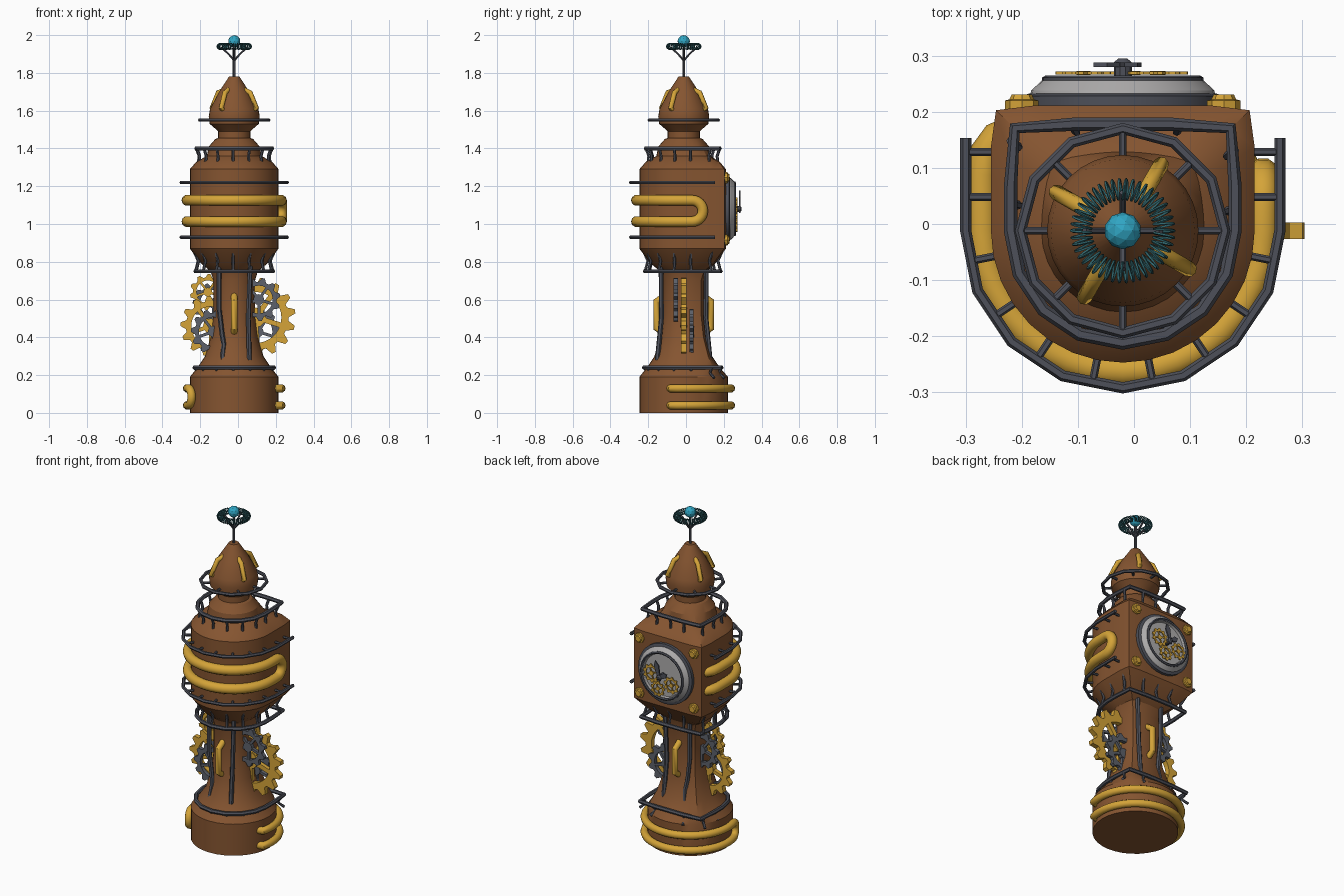
import bpy, bmesh
from math import sin, cos, pi, radians
from mathutils import Matrix, Vector

if "Cube" in bpy.data.objects:
    bpy.data.objects.remove(bpy.data.objects["Cube"])

AXIS = (-0.02, -0.012, 0)


def material(name, rgb):
    m = bpy.data.materials.new(name)
    m.use_nodes = True
    m.diffuse_color = (*rgb, 1)
    m.node_tree.nodes["Principled BSDF"].inputs["Base Color"].default_value = (*rgb, 1)
    return m


BROWN = material("brown_copper", (0.235, 0.09, 0.03))
GOLD = material("gold_brass", (0.66, 0.37, 0.04))
IRON = material("dark_iron", (0.075, 0.08, 0.1))
STEEL = material("gear_steel", (0.11, 0.12, 0.145))
PALE = material("pale_silver", (0.42, 0.41, 0.41))
CYAN = material("cyan_glass", (0.03, 0.38, 0.55))
TEAL = material("teal_wire", (0.03, 0.13, 0.15))


def finish(ob, mat):
    ob.location = AXIS
    ob.data.materials.clear()
    ob.data.materials.append(mat)
    bpy.ops.object.select_all(action='DESELECT')
    ob.select_set(True)
    bpy.context.view_layer.objects.active = ob
    return ob


def from_bmesh(name, bm, mat, angle=25):
    bmesh.ops.recalc_face_normals(bm, faces=bm.faces)
    me = bpy.data.meshes.new(name)
    bm.to_mesh(me)
    bm.free()
    ob = bpy.data.objects.new(name, me)
    bpy.context.collection.objects.link(ob)
    finish(ob, mat)
    bpy.ops.object.shade_smooth_by_angle(angle=radians(angle))
    return ob


def tubes(name, paths, r, mat, closed=False, res=1):
    cu = bpy.data.curves.new(name, 'CURVE')
    cu.dimensions = '3D'
    cu.bevel_depth, cu.bevel_resolution, cu.use_fill_caps = r, res, True
    for path in paths:
        sp = cu.splines.new('POLY')
        sp.points.add(len(path) - 1)
        for p, co in zip(sp.points, path):
            p.co = (*co, 1)
        sp.use_cyclic_u = closed
    ob = bpy.data.objects.new(name, cu)
    bpy.context.collection.objects.link(ob)
    finish(ob, mat)
    bpy.ops.object.convert(target='MESH')
    bpy.ops.object.shade_smooth_by_angle(angle=radians(50))


def loft(name, rings, mat):
    bm = bmesh.new()
    loops = [[bm.verts.new(p) for p in ring] for ring in rings]
    n = len(loops[0])
    for a, b in zip(loops, loops[1:]):
        for i in range(n):
            j = (i + 1) % n
            bm.faces.new((a[i], a[j], b[j], b[i]))
    bm.faces.new(loops[0])
    bm.faces.new(loops[-1])
    return from_bmesh(name, bm, mat)


def section(a, r, z, square):
    """Round front; the back half blends from round to square."""
    if sin(a) > 0.001:
        k = min(1 / max(abs(cos(a)), abs(sin(a))), 1.36)
        r *= 1 + square * (k - 1)
        return Vector((r * cos(a), r * sin(a) * (1 - 0.05 * square), z))
    return Vector((r * cos(a), r * sin(a), z))


def around(n):
    return [2 * pi * i / n for i in range(n)]


# Tower shell: height, radius, squareness of the back
PROFILE = [(0, .235, 0), (.19, .235, 0), (.24, .195, .4), (.3, .155, .6), (.4, .125, .6),
           (.52, .11, .6), (.7, .11, .6), (.75, .125, .7), (.79, .175, .9), (.87, .235, 1),
           (1.29, .235, 1), (1.33, .2, 1), (1.36, .145, .6), (1.41, .135, 0), (1.45, .1, 0),
           (1.455, .085, 0), (1.49, .085, 0), (1.5, .095, 0), (1.53, .13, 0), (1.57, .135, 0),
           (1.61, .128, 0), (1.7, .08, 0), (1.78, .028, 0)]
loft("tower_body", [[section(a, r, z, s) for a in around(32)] for z, r, s in PROFILE], BROWN)

# Railings with closed rings and their posts: ring z, ring r, foot z, foot r
for name, z, r, fz, fr in (("base", .24, .21, .185, .225), ("neck", .75, .205, .86, .215),
                           ("roof", 1.4, .2, 1.32, .19)):
    tubes(name + "_rail", [[section(a, r, z, 1) for a in around(16)]], .012, IRON, True)
    tubes(name + "_rail_posts",
          [[section(a, r, z, 1), section(a, r * .93, (z + fz) / 2, 1), section(a, fr, fz, 1)]
           for a in (x + pi / 16 for x in around(14))], .008, IRON)

# Round rail under the spire
tubes("spire_rail", [[section(a, .182, 1.55, 0) for a in around(12)]], .01, IRON, True)
tubes("spire_rail_spokes", [[section(a, .12, 1.55, 0), section(a, .182, 1.55, 0)]
                            for a in around(8)], .007, IRON)

# Open rails around the front of the clock house
for name, z in (("upper", 1.22), ("lower", .93)):
    arc = [section(-pi * i / 8, .28, z, 0) for i in range(9)]
    ends = [Vector((s * .28, y, z)) for s, y in ((1, .165), (-1, .165))]
    tubes(name + "_front_rail", [[ends[0], *arc, ends[1]]], .01, IRON)
    spokes = [[section(a, .22, z, 0), section(a, .275, z, 0)]
              for a in (-pi * (i + .5) / 8 for i in range(8))]
    spokes += [[(s * .22, y, z), (s * .28, y, z)] for s in (1, -1) for y in (.06, .14)]
    tubes(name + "_front_rail_spokes", spokes, .007, IRON)

# Brass pipe looped over the front of the clock house
ZM, H, R = 1.069, .056, .25


def half_pipe(z):
    tail = [(-.2, .175, z), (-.225, .165, z), (-.243, .14, z), (-R, .1, z)]
    return tail + [section(pi + pi * i / 24, R, z, 0) for i in range(25)]


bend = [(R, .045 + H * sin(t), ZM + H * cos(t)) for t in (pi * i / 12 for i in range(13))]
tubes("clock_house_pipe", [half_pipe(ZM + H) + bend + half_pipe(ZM - H)[::-1]], .029, GOLD, res=3)

# Brass pipe looped around the back of the base
start, stop = radians(-15), radians(195)
sweep = [start + (stop - start) * i / 28 for i in range(29)]
top = [section(a, .25, .13, 0) for a in sweep]
turn = [section(stop + .18 * sin(t), .25, .085 + .045 * cos(t), 0)
        for t in (pi * i / 10 for i in range(1, 10))]
low = [section(a, .25, .04, 0) for a in reversed(sweep)]
inlet = [section(start - .08, .215, z, 0) for z in (.13, .04)]
tubes("base_pipe", [[inlet[0]] + top + turn + low + [inlet[1]]], .022, GOLD, res=3)

# Column pipes, bent on one side
column_pipes = []
for sy in (-1, 1):
    column_pipes.append([(-.08, sy * .12, .79), (-.08, sy * .118, .55), (-.065, sy * .118, .42),
                         (-.055, sy * .125, .36), (-.062, sy * .14, .28)])
    column_pipes.append([(.085, sy * .12, .79), (.075, sy * .118, .5), (.08, sy * .14, .28)])
tubes("column_pipes", column_pipes, .013, IRON)

# Brass grips on the column and the spire
tubes("column_grips", [[(0, s * .1, .42), (0, s * .145, .45), (0, s * .145, .59), (0, s * .1, .62)]
                       for s in (-1, 1)], .018, GOLD, res=2)
tubes("spire_grips", [[section(a, r, z, 0) for r, z in ((.11, 1.6), (.137, 1.615), (.098, 1.695),
                                                        (.06, 1.71))]
                      for a in (x + radians(60) for x in around(4))], .014, GOLD, res=2)


def gear(name, x, y, z, r, teeth, mat, thick=.03, spokes=5):
    """Toothed rim with spokes and hub, facing along y."""
    bm = bmesh.new()
    tip, root, inner = r, r * .82, r * .64

    def ring(radii, dy):
        n = teeth * 4
        return [bm.verts.new((x + radii[i % 4] * cos(2 * pi * i / n), y + dy,
                              z + radii[i % 4] * sin(2 * pi * i / n))) for i in range(n)]

    h = thick / 2
    outer, hole = (root, tip, tip, root), (inner,) * 4
    loops = [ring(outer, -h), ring(outer, h), ring(hole, h), ring(hole, -h)]
    n = teeth * 4
    for k in range(4):
        a, b = loops[k], loops[(k + 1) % 4]
        for i in range(n):
            j = (i + 1) % n
            bm.faces.new((a[i], a[j], b[j], b[i]))
    turn_y = Matrix.Rotation(pi / 2, 4, 'X')
    bmesh.ops.create_cone(bm, cap_ends=True, segments=12, radius1=r * .25, radius2=r * .25,
                          depth=thick * 1.1, matrix=Matrix.Translation((x, y, z)) @ turn_y)
    for a in around(spokes):
        m = (Matrix.Translation((x, y, z)) @ Matrix.Rotation(a + .3, 4, 'Y')
             @ Matrix.Translation((r * .42, 0, 0)) @ Matrix.Diagonal((r * .52, thick * .8, r * .13, 1)))
        bmesh.ops.create_cube(bm, size=1, matrix=m)
    from_bmesh(name, bm, mat)


# Gear trains at both sides of the column
gear("left_large_gear", .115, 0, .505, .21, 15, GOLD)
gear("left_upper_gear", .13, -.042, .6, .115, 11, STEEL, .022)
gear("left_lower_gear", .125, .042, .43, .12, 11, STEEL, .022)
gear("right_large_gear", -.125, 0, .46, .16, 13, GOLD)
gear("right_upper_gear", -.14, .012, .64, .095, 10, GOLD, .025)
gear("right_inner_gear", -.11, -.042, .43, .12, 11, STEEL, .022)
gear("right_back_gear", -.11, .042, .58, .11, 11, STEEL, .022)


def lathe_y(name, profile, x, z, n, mat):
    loft(name, [[(x + r * cos(a), y, z + r * sin(a)) for a in around(n)] for y, r in profile], mat)


# Clock on the back
CZ = 1.08
lathe_y("clock_base_ring", [(.2, .18), (.24, .18), (.245, .165)], 0, CZ, 32, IRON)
lathe_y("clock_bezel", [(.23, .168), (.25, .163), (.27, .142), (.27, .128), (.256, .125)],
        0, CZ, 32, PALE)
tubes("clock_inner_ring", [[(.137 * cos(a), .269, CZ + .137 * sin(a)) for a in around(32)]],
      .008, IRON, True)
gear("clock_gear_a", .062, .281, CZ + .005, .055, 10, GOLD, .006, 4)
gear("clock_gear_b", .02, .281, CZ - .078, .046, 9, GOLD, .006, 4)
gear("clock_gear_c", -.07, .281, CZ - .035, .05, 9, GOLD, .006, 4)
lathe_y("clock_hub", [(.25, .016), (.3, .016), (.307, .008)], 0, CZ, 10, IRON)
for name, angle, length in (("hour_hand", radians(150), .06), ("minute_hand", radians(75), .1)):
    bm = bmesh.new()
    d, s = Vector((cos(angle), 0, sin(angle))), Vector((-sin(angle), 0, cos(angle)))
    o = Vector((0, .292, CZ))
    face = bm.faces.new([bm.verts.new(o + d * u * length + s * v) for u, v in
                         ((-.2, -.005), (.7, -.016), (1, 0), (.7, .016), (-.2, .005))])
    grown = bmesh.ops.extrude_face_region(bm, geom=[face])["geom"]
    bmesh.ops.translate(bm, vec=(0, .008, 0), verts=[v for v in grown if isinstance(v, bmesh.types.BMVert)])
    from_bmesh(name, bm, IRON)
for i, (sx, sz) in enumerate(((-1, -1), (-1, 1), (1, -1), (1, 1))):
    lathe_y("clock_bolt_%d" % i, [(.21, .03), (.232, .03), (.234, .022), (.243, .018)],
            sx * .18, CZ + sz * .165, 8, GOLD)

# Antenna with coil and glass ball
tubes("antenna_mast", [[(0, 0, 1.76), (0, 0, 1.93)]], .008, IRON)
tubes("antenna_arms", [[(0, 0, 1.865), section(a, .03, 1.9, 0), section(a, .068, 1.935, 0)]
                       for a in around(4)], .006, IRON)
TURNS = 46
tubes("antenna_coil", [[section(t / TURNS, .074 + .018 * cos(t), 1.94 + .016 * sin(t), 0)
                        for t in (2 * pi * i / 10 for i in range(TURNS * 10))]], .0026, TEAL, True, 0)
bm = bmesh.new()
bmesh.ops.create_icosphere(bm, subdivisions=2, radius=.033, matrix=Matrix.Translation((0, 0, 1.967)))
from_bmesh("antenna_ball", bm, CYAN, 5)
